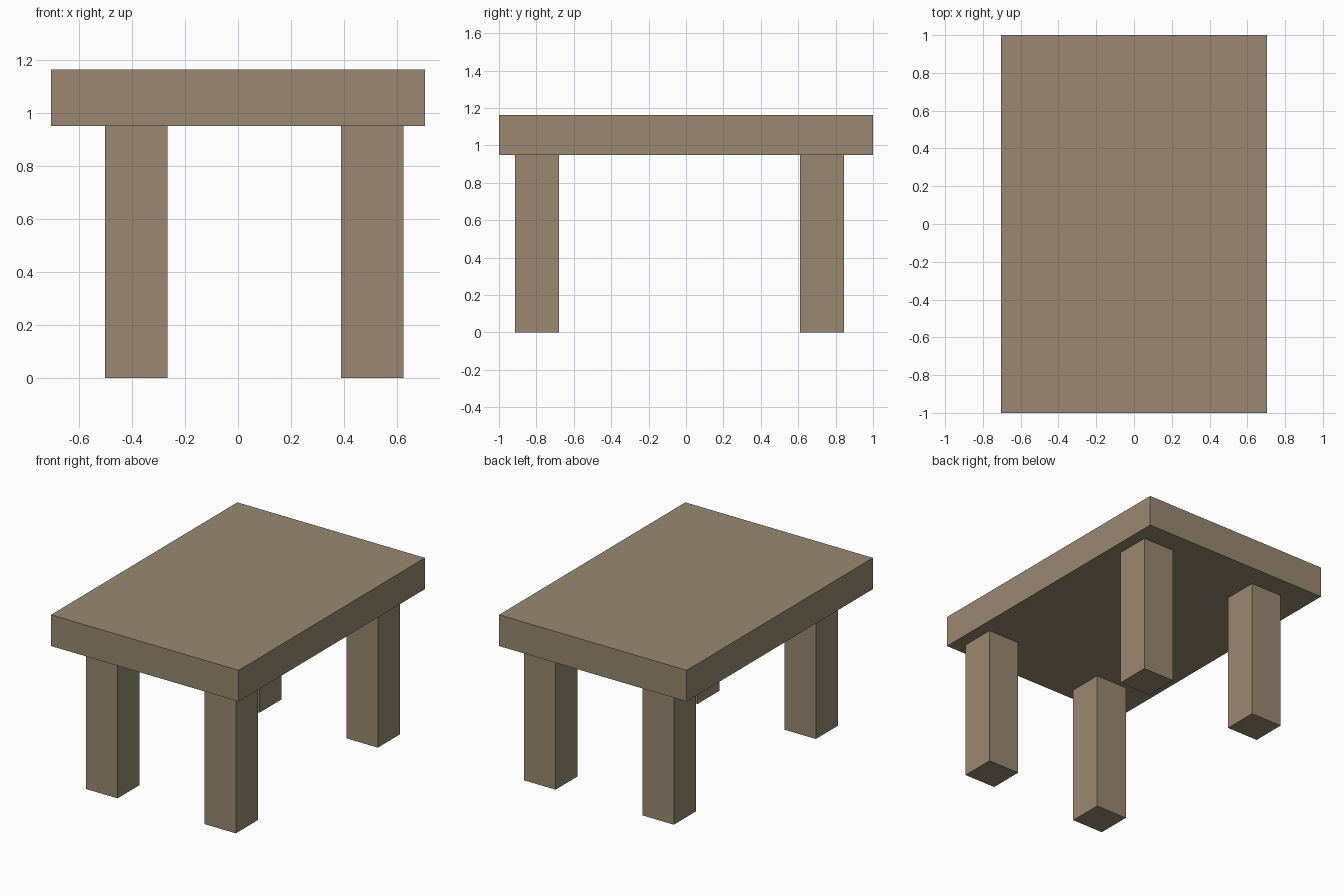
import bpy

if "Cube" in bpy.data.objects:
    bpy.data.objects.remove(bpy.data.objects["Cube"], do_unlink=True)

# Single wood colour
wood = bpy.data.materials.new("wood_brown")
wood.use_nodes = True
colour = (0.32, 0.25, 0.16, 1)
wood.diffuse_color = colour
bsdf = next(n for n in wood.node_tree.nodes if n.type == "BSDF_PRINCIPLED")
bsdf.inputs["Base Color"].default_value = colour
bsdf.inputs["Roughness"].default_value = 0.8


def box(name, centre, size):
    bpy.ops.mesh.primitive_cube_add(size=1, location=centre)
    obj = bpy.context.object
    obj.name = name
    obj.scale = size
    bpy.ops.object.transform_apply(location=False, rotation=False, scale=True)
    obj.data.materials.append(wood)
    return obj


LEG_HEIGHT, LEG_WIDTH = 0.95, 0.236
TOP_HEIGHT = 1.162

# Thick table top
thickness = TOP_HEIGHT - LEG_HEIGHT
box("table_top", (0, 0, LEG_HEIGHT + thickness / 2), (1.41, 2, thickness))

# Four square legs, set slightly off centre under the top
for side, x in (("right", -0.383), ("left", 0.506)):
    for end, y in (("front", -0.796), ("back", 0.728)):
        box(f"{end}_{side}_leg", (x, y, LEG_HEIGHT / 2),
            (LEG_WIDTH, LEG_WIDTH, LEG_HEIGHT))
